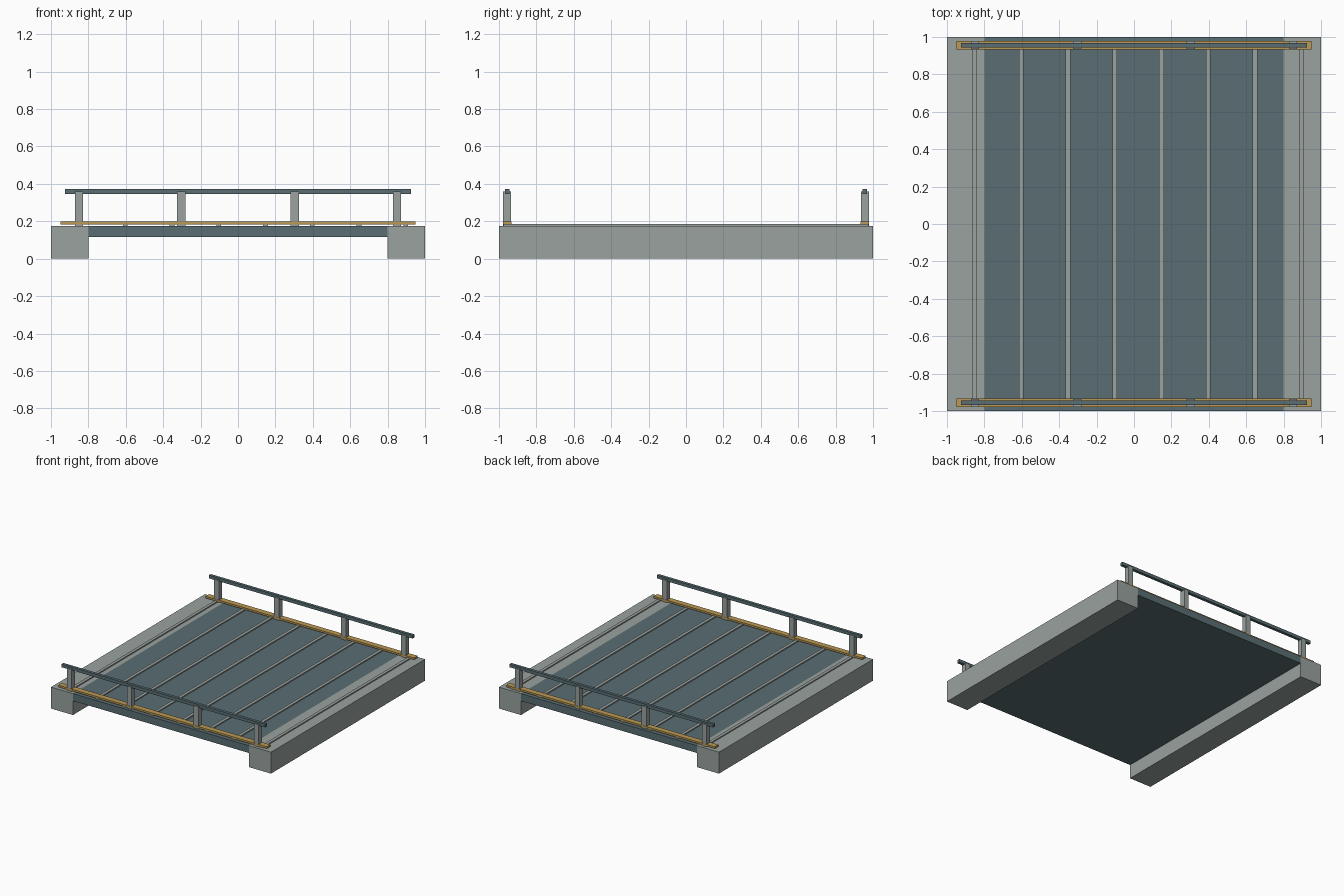
import bpy

cube = bpy.data.objects.get("Cube")
if cube:
    bpy.data.objects.remove(cube, do_unlink=True)


def make_material(name, rgb):
    mat = bpy.data.materials.new(name)
    mat.use_nodes = True
    mat.diffuse_color = (*rgb, 1)
    mat.node_tree.nodes["Principled BSDF"].inputs["Base Color"].default_value = (*rgb, 1)
    return mat


concrete = make_material("concrete grey", (0.32, 0.36, 0.345))
steel = make_material("slate steel", (0.1, 0.155, 0.175))
ochre = make_material("ochre", (0.5, 0.32, 0.09))


def box(name, x, y, z, mat):
    """Box from (min, max) ranges on each axis."""
    ranges = (x, y, z)
    bpy.ops.mesh.primitive_cube_add(size=1, location=[(a + b) / 2 for a, b in ranges])
    obj = bpy.context.object
    obj.name = name
    obj.scale = [b - a for a, b in ranges]
    bpy.ops.object.transform_apply(location=False, rotation=False, scale=True)
    obj.data.materials.append(mat)
    return obj


def around(centre, half):
    return centre - half, centre + half


DECK_TOP = 0.176

# Deck slab between the two end supports
box("deck", (-0.8, 0.8), (-1, 1), (0.116, DECK_TOP), steel)
for side, label in ((-1, "right"), (1, "left")):
    box(f"{label}_abutment", around(side * 0.9, 0.1), (-1, 1), (0, DECK_TOP), concrete)

# Raised cross strips, evenly spaced along the deck
for i in range(8):
    box(f"deck_strip_{i + 1}", around(-0.853 + i * 0.25, 0.0125), (-0.975, 0.975),
        (DECK_TOP - 0.004, 0.185), concrete)

# Railings: kerb, four posts and a handrail on each edge
for side, label in ((-1, "front"), (1, "back")):
    y = side * 0.956
    box(f"{label}_kerb", (-0.948, 0.948), around(y, 0.023), (0.183, 0.198), ochre)
    box(f"{label}_handrail", (-0.925, 0.925), around(y, 0.012), (0.347, 0.373), steel)
    for i, x in enumerate((-0.85, -0.304, 0.304, 0.85)):
        box(f"{label}_post_{i + 1}", around(x, 0.022), around(y, 0.0215),
            (DECK_TOP, 0.358), concrete)
